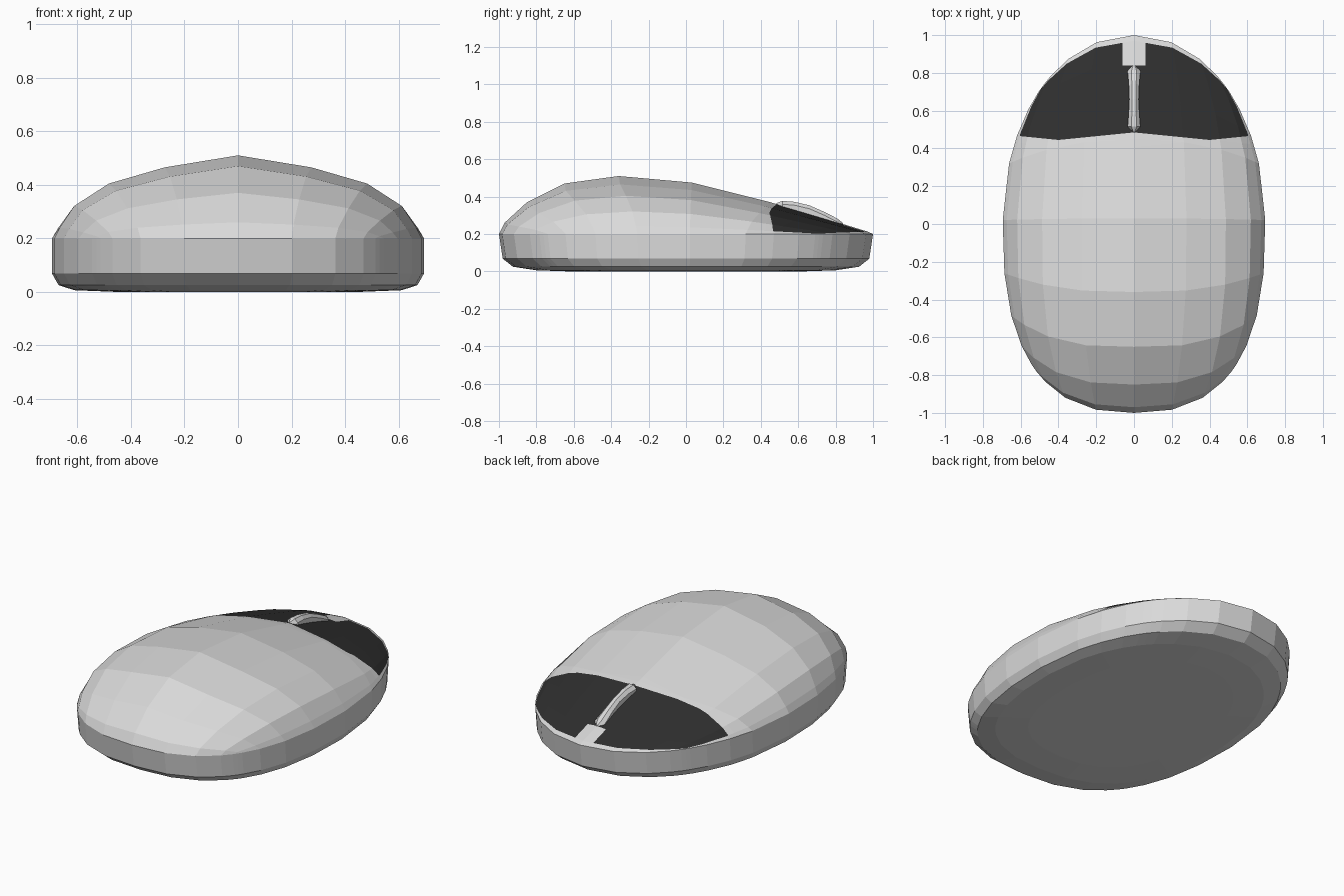
import bpy, bmesh
from math import hypot, sqrt
from mathutils import Matrix

cube = bpy.data.objects.get("Cube")
if cube:
    bpy.data.objects.remove(cube)


def material(name, value):
    mat = bpy.data.materials.new(name)
    mat.use_nodes = True
    color = (value, value, value, 1)
    mat.diffuse_color = color
    mat.node_tree.nodes["Principled BSDF"].inputs["Base Color"].default_value = color
    return mat


shell_grey = material("shell grey", 0.7)
button_black = material("button black", 0.028)


def finish(bm, name, mats):
    bmesh.ops.recalc_face_normals(bm, faces=bm.faces)
    mesh = bpy.data.meshes.new(name)
    bm.to_mesh(mesh)
    bm.free()
    for mat in mats:
        mesh.materials.append(mat)
    obj = bpy.data.objects.new(name, mesh)
    bpy.context.collection.objects.link(obj)
    return obj


# Shell: a square grid rounded into an egg outline, half of it, then mirrored
HALF_WIDTH, RIM = 0.695, 0.2
across = [(0, 1), (0.4, 0.855), (0.7, 0.66), (0.89, 0.39), (0.97, 0.13), (1, 0)]
ridge = [(-1, 0.2), (-0.97, 0.26), (-0.85, 0.37), (-0.65, 0.47), (-0.36, 0.51),
         (0.03, 0.475), (0.45, 0.37), (0.66, 0.307), (0.85, 0.25), (0.97, 0.213), (1, RIM)]


def plan(u, v):
    x, y = u * sqrt(1 - v * v / 2), v * sqrt(1 - u * u / 2)
    r = hypot(x, y)
    if r == 0:
        return 0, 0
    n = 2.55 if y < 0 else 2.05
    edge = (abs(x / r) ** n + abs(y / r) ** n) ** (-1 / n)
    k = 1 + (edge - 1) * r * r
    return x * k * HALF_WIDTH, y * k


bm = bmesh.new()
grid = []
for v, top in ridge:
    row = []
    for u, drop in across:
        x, y = plan(u, v)
        row.append(bm.verts.new((x, y, RIM + (top - RIM) * drop)))
    grid.append(row)
for j in range(len(ridge) - 1):
    for i in range(len(across) - 1):
        f = bm.faces.new((grid[j][i], grid[j][i + 1], grid[j + 1][i + 1], grid[j + 1][i]))
        inside = i < len(across) - 2 and j < len(ridge) - 2
        f.material_index = int(inside)

# Side wall, rounded lower edge and flat base
loop = grid[0] + [row[-1] for row in grid[1:-1]] + grid[-1][::-1]
outline = [v.co.copy() for v in loop]
for sx, sy, z in [(1, 0.98, 0.068), (0.965, 0.925, 0.025), (0.88, 0.8, 0.006), (0.66, 0.62, 0)]:
    ring = [bm.verts.new((p.x * sx, p.y * sy, z)) for p in outline]
    for a, b, c, d in zip(loop, loop[1:], ring[1:], ring):
        bm.faces.new((a, b, c, d))
    loop = ring
bm.faces.new(loop)

# Cut the button edges and the nose strip into the shell
cuts = [((0, 0.485, 0), (0.1, 1, 0)), ((0.4, 0.445, 0), (-0.1, 1, 0)),
        ((0.06, 0, 0), (1, 0, 0)), ((0, 0.84, 0), (0, 1, 0))]
for point, normal in cuts:
    faces = [f for f in bm.faces if f.material_index == 1]
    edges = {e for f in faces for e in f.edges}
    verts = {v for f in faces for v in f.verts}
    bmesh.ops.bisect_plane(bm, geom=faces + list(edges) + list(verts), dist=0.0001,
                           plane_co=point, plane_no=normal)
    # Everything behind the buttons stays shell coloured
    if normal[0] < 0:
        for f in bm.faces:
            c = f.calc_center_median()
            if c.y < max(0.485 - 0.1 * c.x, 0.405 + 0.1 * c.x):
                f.material_index = 0
for f in bm.faces:
    c = f.calc_center_median()
    if c.x < 0.06 and c.y > 0.84:
        f.material_index = 0

bmesh.ops.mirror(bm, geom=bm.verts[:] + bm.edges[:] + bm.faces[:],
                 matrix=Matrix.Identity(4), merge_dist=0.0005, axis='X')
finish(bm, "shell", [shell_grey, button_black])

# Scroll wheel: a slim faceted ridge lofted between the buttons
bm = bmesh.new()
stations = [(0.485, 0.006, 0.365), (0.515, 0.034, 0.377), (0.58, 0.029, 0.372),
            (0.66, 0.025, 0.353), (0.74, 0.028, 0.318), (0.81, 0.034, 0.282), (0.84, 0.012, 0.258)]
previous = None
for y, w, top in stations:
    section = [bm.verts.new((x * w, y, z)) for x, z in
               [(-1, top - 0.09), (-1, top - 0.018), (-0.4, top),
                (0.4, top), (1, top - 0.018), (1, top - 0.09)]]
    if previous:
        for i in range(len(section)):
            k = (i + 1) % len(section)
            bm.faces.new((previous[i], previous[k], section[k], section[i]))
    else:
        bm.faces.new(section)
    previous = section
bm.faces.new(previous)
finish(bm, "scroll_wheel", [shell_grey])
